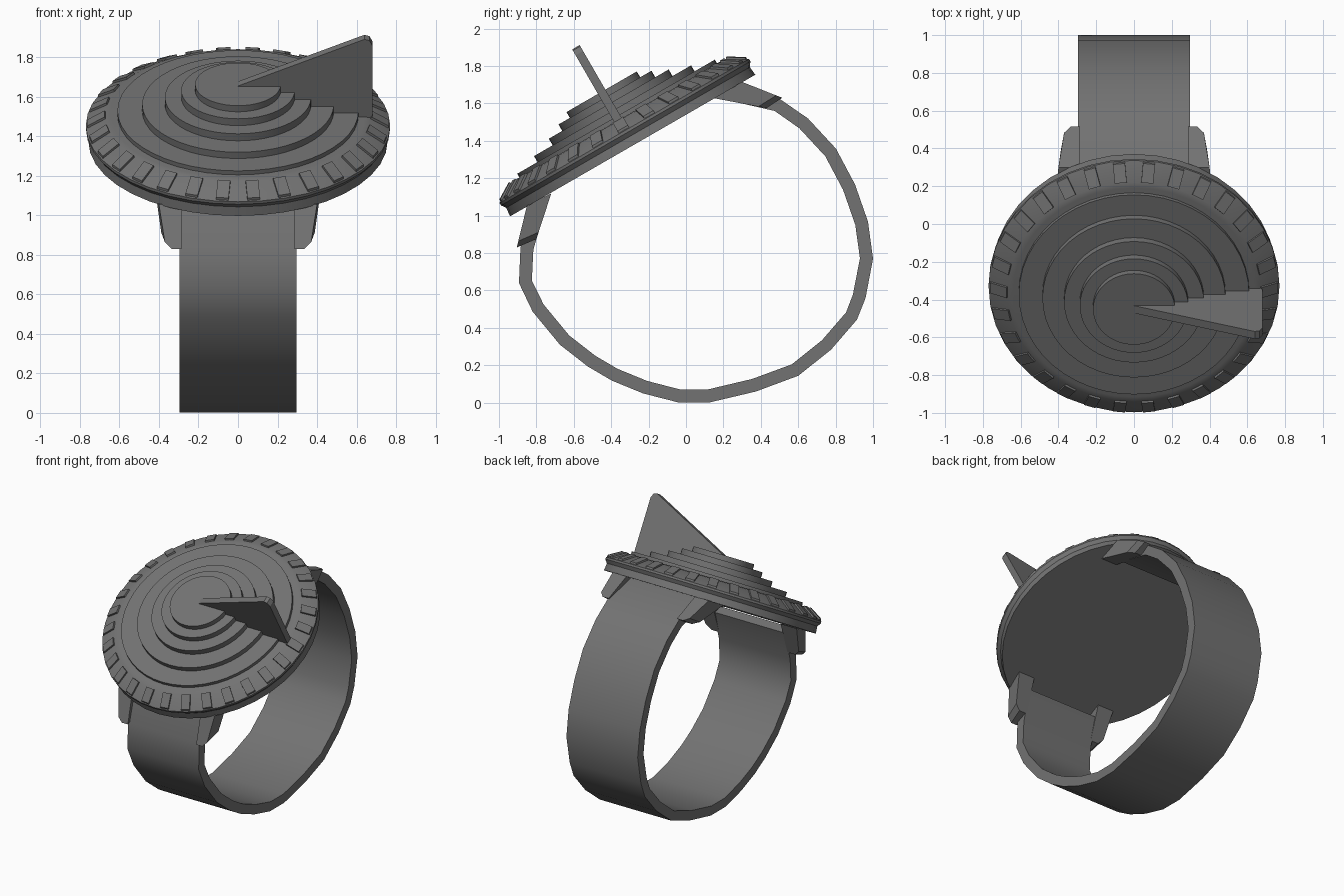
import bpy, bmesh, math
from mathutils import Matrix, Vector

if "Cube" in bpy.data.objects:
    bpy.data.objects.remove(bpy.data.objects["Cube"])

grey = bpy.data.materials.new("dark_grey")
grey.diffuse_color = (0.17, 0.17, 0.17, 1)
grey.use_nodes = True
grey.node_tree.nodes["Principled BSDF"].inputs["Base Color"].default_value = grey.diffuse_color

# Frame of the tilted dial: origin at the centre of its underside
DIAL = Matrix.Translation((0, -0.285, 1.375)) @ Matrix.Rotation(math.radians(30), 4, 'X')


def finish(bm, name, matrix=None, smooth=True):
    if matrix:
        bm.transform(matrix)
    bmesh.ops.recalc_face_normals(bm, faces=bm.faces)
    me = bpy.data.meshes.new(name)
    bm.to_mesh(me)
    bm.free()
    ob = bpy.data.objects.new(name, me)
    bpy.context.collection.objects.link(ob)
    me.materials.append(grey)
    if smooth:
        bpy.ops.object.select_all(action='DESELECT')
        ob.select_set(True)
        bpy.context.view_layer.objects.active = ob
        bpy.ops.object.shade_smooth_by_angle(angle=math.radians(30))
    return ob


def loft(bm, a, b):
    """Closed solid between two matching outlines."""
    va = [bm.verts.new(p) for p in a]
    vb = [bm.verts.new(p) for p in b]
    n = len(va)
    bm.faces.new(va)
    bm.faces.new(vb[::-1])
    for i in range(n):
        j = (i + 1) % n
        bm.faces.new((va[i], vb[i], vb[j], va[j]))


def lathe(bm, profile, sides):
    """Turned solid with flat caps at both profile ends."""
    rings = []
    for r, h in profile:
        rings.append([bm.verts.new((r * math.cos(2 * math.pi * k / sides),
                                    r * math.sin(2 * math.pi * k / sides), h))
                      for k in range(sides)])
    for a, b in zip(rings, rings[1:]):
        for k in range(sides):
            j = (k + 1) % sides
            bm.faces.new((a[k], a[j], b[j], b[k]))
    bm.faces.new(rings[0][::-1])
    bm.faces.new(rings[-1])


# Bezel disc with a sloped rim
bm = bmesh.new()
lathe(bm, [(0.757, 0), (0.752, 0.05), (0.77, 0.075), (0.77, 0.09),
           (0.67, 0.15), (0.64, 0.155)], 40)
finish(bm, "bezel_disc", DIAL)

# Stepped dial
bm = bmesh.new()
profile = [(0.61, 0.14)]
steps = [(0.61, 0.178), (0.485, 0.215), (0.37, 0.256), (0.287, 0.296), (0.217, 0.332)]
for i, (r, h) in enumerate(steps):
    profile.append((r, h))
    if i + 1 < len(steps):
        profile.append((steps[i + 1][0], h))
lathe(bm, profile, 48)
finish(bm, "stepped_dial", DIAL)

# Hour bars around the sloped rim
bm = bmesh.new()
for k in range(30):
    turn = Matrix.Rotation(math.radians(12 * k), 4, 'Z')
    side = [(0.762, 0.085), (0.762, 0.107), (0.675, 0.16), (0.665, 0.14)]
    loft(bm, [turn @ Vector((r, -0.032, h)) for r, h in side],
         [turn @ Vector((r, 0.032, h)) for r, h in side])
finish(bm, "hour_bars", DIAL, smooth=False)

# Shadow fin standing on the dial
bm = bmesh.new()
fin = [(0, 0.30), (0, 0.335), (0.615, 0.597), (0.64, 0.607), (0.665, 0.6),
       (0.68, 0.57), (0.68, 0.14), (0.2, 0.14)]
loft(bm, [(x, -0.023, h) for x, h in fin], [(x, 0.023, h) for x, h in fin])
finish(bm, "shadow_fin", DIAL, smooth=False)

# Strap: outer path in the side plane, thickened inwards
path = [(-0.82, 1.06), (-0.885, 0.83), (-0.893, 0.64), (-0.82, 0.487), (-0.674, 0.31),
        (-0.524, 0.193), (-0.396, 0.118), (-0.23, 0.05), (-0.043, 0.002), (0.128, 0.002),
        (0.374, 0.06), (0.6, 0.144), (0.775, 0.283), (0.914, 0.444), (0.96, 0.56),
        (1.0, 0.77), (0.973, 0.968), (0.904, 1.166), (0.802, 1.358), (0.652, 1.52),
        (0.5, 1.625), (0.24, 1.685)]
pts = [Vector(p) for p in path]
inner = []
for i, p in enumerate(pts):
    t = (pts[min(i + 1, len(pts) - 1)] - pts[max(i - 1, 0)]).normalized()
    inner.append(p + Vector((-t.y, t.x)) * 0.07)
bm = bmesh.new()
W = 0.297
rows = [[bm.verts.new(v) for v in ((-W, *p), (W, *p), (W, *q), (-W, *q))]
        for p, q in zip(pts, inner)]
for a, b in zip(rows, rows[1:]):
    for k in range(4):
        j = (k + 1) % 4
        bm.faces.new((a[k], a[j], b[j], b[k]))
bm.faces.new(rows[0])
bm.faces.new(rows[-1])
finish(bm, "strap")

# Four lugs: (root pair, tip pair) in the side plane, mirrored across x
lugs = {"front_lug": [((-0.85, 1.055), (-0.72, 1.12)), ((-0.905, 0.83), (-0.8, 0.875))],
        "back_lug": [((0.30, 1.72), (0.15, 1.62)), ((0.515, 1.63), (0.43, 1.575))]}
lugs["back_lug"][0] = ((0.30, 1.715), (0.14, 1.63))
for name, (root, tip) in lugs.items():
    bm = bmesh.new()
    for s in (-1, 1):
        def section(pair, xo, xi):
            (a, b) = pair
            return [(s * 0.285, *a), (s * xi, *a), (s * xo, *b), (s * 0.285, *b)]
        near = [((Vector(r) * 0.15 + Vector(t) * 0.85)) for r, t in zip(root, tip)]
        loft(bm, section(root, 0.418, 0.40), section(near, 0.388, 0.37))
        loft(bm, section(near, 0.388, 0.37), section(tip, 0.35, 0.335))
    finish(bm, name, smooth=False)
